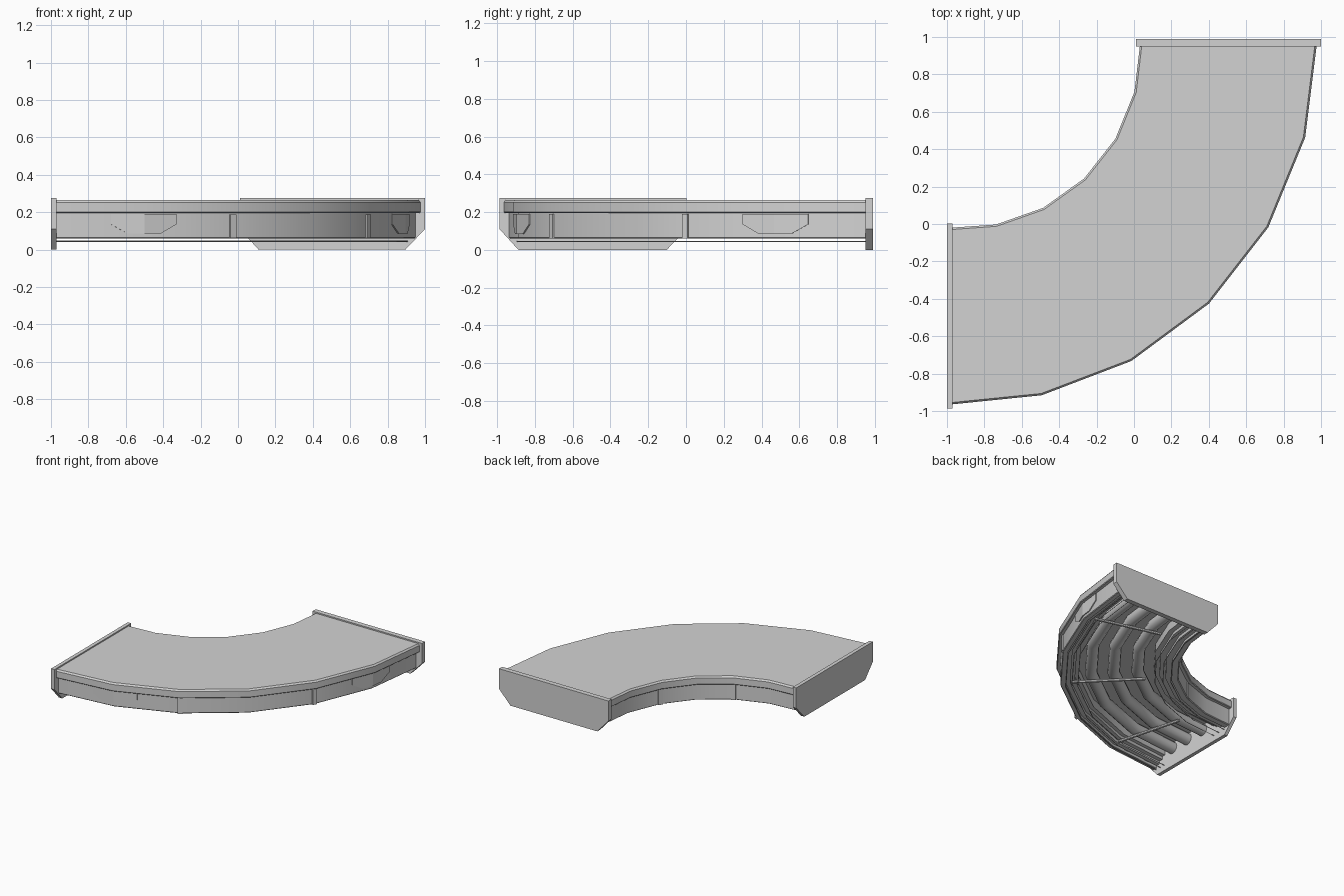
import bpy, bmesh, math
from mathutils import Vector, Matrix

if "Cube" in bpy.data.objects:
    bpy.data.objects.remove(bpy.data.objects["Cube"], do_unlink=True)

grey = bpy.data.materials.new("plain grey")
grey.use_nodes = True
colour = (0.65, 0.65, 0.65, 1)
grey.diffuse_color = colour
grey.node_tree.nodes["Principled BSDF"].inputs["Base Color"].default_value = colour

STEPS = 6
CENTRE = Vector((-1, 0.975, 0))


def station(r, z, k):
    """Point on the quarter bend at radius r, height z and step k."""
    a = math.radians(90 * k / STEPS)
    r += 0.022 * math.sin(2 * a) + 0.038 * k / STEPS
    p = CENTRE + Vector((r * math.sin(a), -r * math.cos(a), z))
    if k == 0:
        p.x += 0.02
    if k == STEPS:
        p.y -= 0.01
    return p


def finish(bm, name, smooth=True):
    bmesh.ops.recalc_face_normals(bm, faces=bm.faces)
    mesh = bpy.data.meshes.new(name)
    bm.to_mesh(mesh)
    bm.free()
    mesh.materials.append(grey)
    obj = bpy.data.objects.new(name, mesh)
    bpy.context.collection.objects.link(obj)
    if smooth:
        bpy.ops.object.select_all(action="DESELECT")
        obj.select_set(True)
        bpy.context.view_layer.objects.active = obj
        bpy.ops.object.shade_smooth_by_angle(angle=math.radians(35))
    return obj


def sweep(name, profile):
    """Sweep a closed (radius, height) profile round the bend."""
    bm = bmesh.new()
    rings = [[bm.verts.new(station(r, z, k)) for r, z in profile]
             for k in range(STEPS + 1)]
    n = len(profile)
    for a, b in zip(rings, rings[1:]):
        for i in range(n):
            j = (i + 1) % n
            bm.faces.new((a[i], a[j], b[j], b[i]))
    bm.faces.new(rings[0])
    bm.faces.new(rings[-1])
    return finish(bm, name)


def tube(name, r, z, radius, sides):
    ring = [math.tau * n / sides for n in range(sides)]
    return sweep(name, [(r + radius * math.cos(t), z + radius * math.sin(t)) for t in ring])


def end_plate(name, origin, along, thick):
    """Upright plate with chamfered lower corners."""
    outline = [(0, 0.275), (0, 0.11), (0.1, 0), (0.885, 0), (0.99, 0.11), (0.99, 0.275)]
    bm = bmesh.new()
    face = bm.faces.new([bm.verts.new(origin + along * s + Vector((0, 0, z)))
                         for s, z in outline])
    out = bmesh.ops.extrude_face_region(bm, geom=[face])
    moved = [v for v in out["geom"] if isinstance(v, bmesh.types.BMVert)]
    bmesh.ops.translate(bm, verts=moved, vec=thick)
    return finish(bm, name, False)


# Deck slab with softened edges
sweep("deck", [(1.0, 0.196), (0.995, 0.201), (0.995, 0.252), (1.005, 0.265),
               (1.93, 0.265), (1.94, 0.252), (1.94, 0.201), (1.935, 0.196)])

# Stepped girders under both edges
steps = [(0, 0.197), (0, 0.065), (0.005, 0.06), (0.04, 0.06), (0.04, 0.08), (0.075, 0.08),
         (0.075, 0.105), (0.11, 0.105), (0.11, 0.13), (0.14, 0.13), (0.14, 0.197)]
WALL_OUT, WALL_IN = 1.912, 1.023
sweep("outer_girder", [(WALL_OUT - d, z) for d, z in steps])
sweep("inner_girder", [(WALL_IN + 1.3 * d, z) for d, z in steps])

# Pipes below the deck
for i, r in enumerate((1.33, 1.51, 1.68)):
    tube(f"pipe_{i + 1}", r, 0.15, 0.047, 12)

# Fine wires hung under the girders
for i in range(3):
    tube(f"outer_wire_{i + 1}", 1.78 + 0.045 * i, 0.045, 0.003, 4)
    tube(f"inner_wire_{i + 1}", 1.08 + 0.06 * i, 0.045, 0.003, 4)

# Thin cross bars below the pipes
for k in (1, 3, 5):
    a, b = station(1.27, 0.085, k), station(1.82, 0.085, k)
    bm = bmesh.new()
    turn = (b - a).to_track_quat("Z", "Y").to_matrix().to_4x4()
    bmesh.ops.create_cone(bm, cap_ends=True, segments=8, radius1=0.012, radius2=0.012,
                          depth=(b - a).length,
                          matrix=Matrix.Translation((a + b) / 2) @ turn)
    finish(bm, f"cross_bar_{k}")

# Joint posts on the outer and inner walls
for side, r in (("outer", WALL_OUT), ("inner", WALL_IN)):
    for k in (2, 4):
        bm = bmesh.new()
        place = (Matrix.Translation(station(r, 0.125, k))
                 @ Matrix.Rotation(math.radians(15 * k), 4, "Z")
                 @ Matrix.Diagonal((0.035, 0.016, 0.128, 1)))
        bmesh.ops.create_cube(bm, size=1, matrix=place)
        finish(bm, f"{side}_joint_post_{k}", False)

# Folded wall plates on the outer side
for k in (1, 5):
    bm = bmesh.new()
    for step in (-1, 1):
        corner = station(WALL_OUT + 0.004, 0, k)
        along = (station(WALL_OUT + 0.004, 0, k + step) - corner).normalized()
        half = [(0, 0.19), (0.18, 0.19), (0.18, 0.135), (0.09, 0.085), (0, 0.085)]
        points = [corner + along * s + Vector((0, 0, z)) for s, z in half]
        bm.faces.new([bm.verts.new(p) for p in points])
    bmesh.ops.remove_doubles(bm, verts=bm.verts, dist=0.0001)
    plate = finish(bm, f"wall_plate_{k}", False)
    thickness = plate.modifiers.new("Thickness", "SOLIDIFY")
    thickness.thickness = 0.008
    thickness.offset = 0

# End plates
end_plate("right_end_plate", Vector((-1, -0.987, 0)), Vector((0, 1, 0)), Vector((0.03, 0, 0)))
end_plate("back_end_plate", Vector((0.01, 0.99, 0)), Vector((1, 0, 0)), Vector((0, -0.04, 0)))
